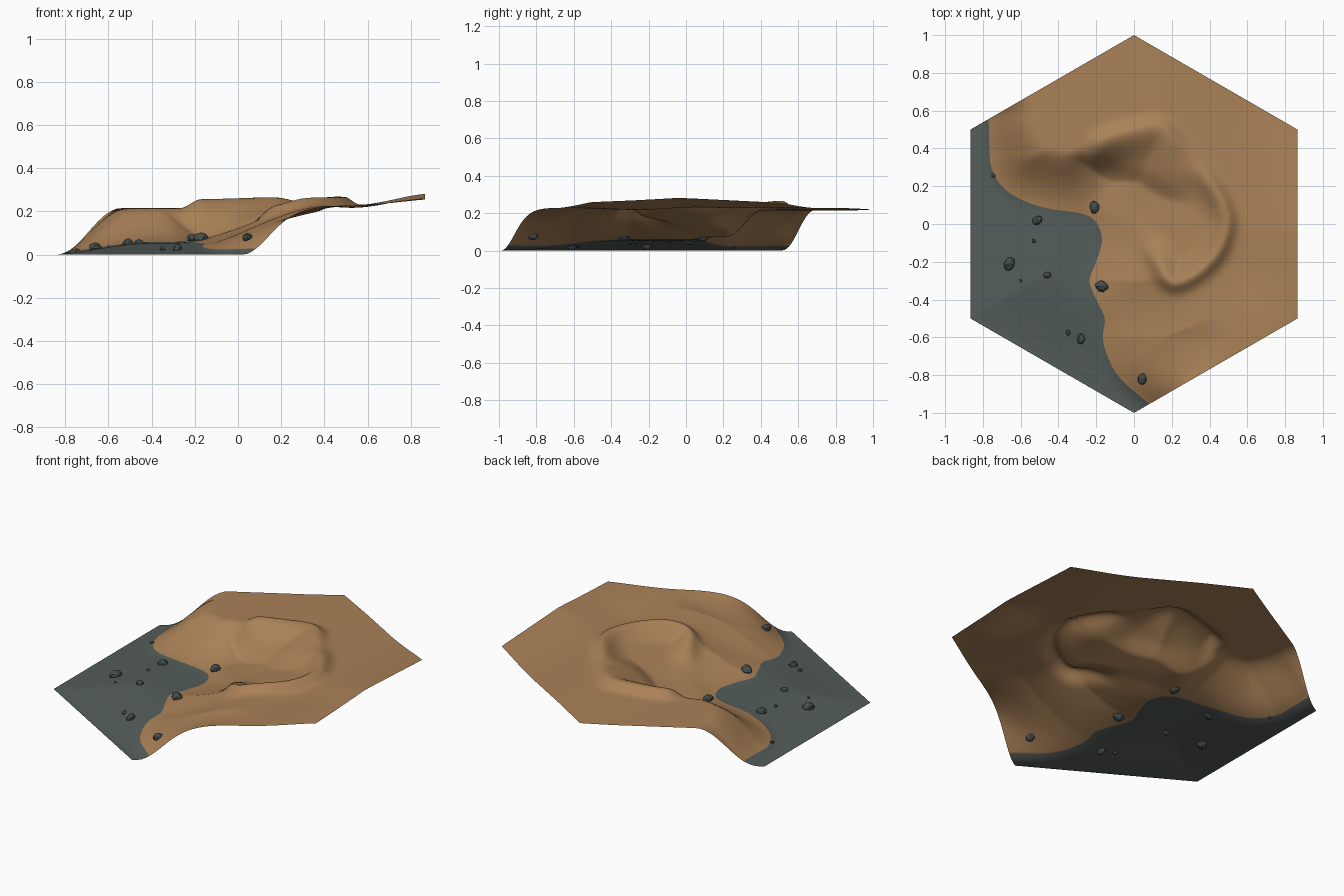
import bpy, bmesh, math, random
from mathutils import Vector, kdtree, noise

if "Cube" in bpy.data.objects:
    bpy.data.objects.remove(bpy.data.objects["Cube"], do_unlink=True)

ROOT3 = math.sqrt(3)
ROWS, BED_COLUMNS, SAND_COLUMNS = 160, 45, 100

# Shoreline from north to south, and the rim of the hollow (counter-clockwise)
SHORE = [(-.77, .56), (-.765, .4), (-.755, .3), (-.7, .2), (-.6, .13), (-.45, .08),
         (-.3, .06), (-.22, .03), (-.18, -.03), (-.17, -.1), (-.2, -.2), (-.235, -.3),
         (-.2, -.4), (-.155, -.5), (-.165, -.6), (-.14, -.7), (-.07, -.82), (.09, -.96)]
RIM = [(-.36, .36), (-.3, .08), (-.1, -.03), (.08, -.15), (.2, -.31), (.35, -.25),
       (.46, -.12), (.49, .05), (.39, .24), (.25, .39), (.14, .51), (-.02, .49), (-.18, .44)]


def material(name, colour):
    mat = bpy.data.materials.new(name)
    mat.use_nodes = True
    mat.diffuse_color = (*colour, 1)
    node = mat.node_tree.nodes["Principled BSDF"]
    node.inputs["Base Color"].default_value = (*colour, 1)
    node.inputs["Roughness"].default_value = 0.9
    return mat


def smooth(t):
    t = min(max(t, 0), 1)
    return t * t * (3 - 2 * t)


def bump(x, y, centre_x, centre_y, radius):
    """Soft round bump of height one."""
    return math.exp(-((x - centre_x) ** 2 + (y - centre_y) ** 2) / radius ** 2)


def spline(points, closed=False, steps=30):
    """Dense smooth curve through the points."""
    pts = [Vector((x, y, 0)) for x, y in points]
    if closed:
        pts = [pts[-1]] + pts + pts[:2]
    else:
        pts = [2 * pts[0] - pts[1]] + pts + [2 * pts[-1] - pts[-2]]
    out = []
    for a, b, c, d in zip(pts, pts[1:], pts[2:], pts[3:]):
        for i in range(steps):
            t = i / steps
            out.append(b + (c - a) * t / 2 + (a - 2.5 * b + 2 * c - d / 2) * t * t
                       + (1.5 * (b - c) + (d - a) / 2) * t ** 3)
    return out + ([] if closed else [pts[-2]])


def tree_of(points):
    tree = kdtree.KDTree(len(points))
    for i, p in enumerate(points):
        tree.insert(p, i)
    tree.balance()
    return tree


shore, rim = spline(SHORE), spline(RIM, closed=True)
shore_tree, rim_tree = tree_of(shore), tree_of(rim)


def hex_limit(y):
    return min(ROOT3 / 2, (1 - abs(y)) * ROOT3)


def shore_x(y):
    """Shoreline position on a row; one unit outside where it misses the hexagon."""
    if y >= shore[0].y:
        return -1
    for a, b in zip(shore, shore[1:]):
        if b.y <= y <= a.y:
            return a.x + (b.x - a.x) * (a.y - y) / max(a.y - b.y, 1e-6)
    return 1


def height(x, y):
    p = Vector((x, y, 0))
    # Bed rises gently from the two low sides of the hexagon
    side = min(x + ROOT3 / 2, (x + ROOT3 * (y + 1)) / 2)
    bed = 0.055 * smooth(side / 0.5 + 0.05) * smooth(side / 0.06)
    # Bank: steep at both ends, wide in the middle
    d = shore_tree.find(p)[2] * (1 if x >= shore_x(y) else -1)
    width = 0.26 + 0.32 * smooth((y + 0.95) / 0.38) * smooth((0.55 - y) / 0.6)
    plateau = 0.215 + 0.012 * smooth((x + 0.2) / 0.5)
    plateau += 0.058 * smooth((x - 0.5) / 0.42) * (1 - 0.9 * abs(y + 0.04))
    plateau -= 0.012 * bump(x, y, 0.6, -0.25, 0.2)
    z = bed + (plateau - bed) * smooth((d + 0.06) / (width + 0.06))
    # Hollow that drains towards the shore, with long slopes on its north side
    near, i, r = rim_tree.find(p)
    tangent = rim[(i + 1) % len(rim)] - rim[i - 1]
    r *= 1 if tangent.cross(p - near).z > 0 else -1
    floor = 0.06 + 0.15 * smooth((x + 0.25) / 0.75)
    north = smooth(y / 0.3) * smooth((0.37 - x) / 0.2)
    slope = 0.14 + (0.12 + 0.17 * smooth((x + 0.2) / 0.35)) * north
    z += (min(z, floor) - z) * smooth(r / slope)
    # Raised crest, missing at the mouth and low in the north-east
    crest = smooth((math.hypot(x + 0.15, y) - 0.18) / 0.22) * smooth((x + 0.27) / 0.1)
    crest *= 1 - 0.6 * bump(x, y, 0.3, 0.34, 0.12)
    spread = 0.06 + 0.05 * north if r > 0 else 0.045
    return z + 0.042 * crest * math.exp(-(r / spread) ** 2)


# Terrain: rows across the hexagon, each split at the shoreline
bm = bmesh.new()
grid = []
for j in range(ROWS + 1):
    y = 2 * j / ROWS - 1
    limit = hex_limit(y)
    edge = min(max(shore_x(y), -limit), limit)
    xs = [-limit + (edge + limit) * i / BED_COLUMNS for i in range(BED_COLUMNS)]
    xs += [edge + (limit - edge) * i / SAND_COLUMNS for i in range(SAND_COLUMNS + 1)]
    grid.append([bm.verts.new((x, y, height(x, y))) for x in xs])
for low, high in zip(grid, grid[1:]):
    for i in range(len(low) - 1):
        face = bm.faces.new((low[i], low[i + 1], high[i + 1], high[i]))
        face.material_index = 1 if i < BED_COLUMNS else 0
        face.smooth = True
bmesh.ops.remove_doubles(bm, verts=bm.verts, dist=1e-5)
mesh = bpy.data.meshes.new("terrain")
bm.to_mesh(mesh)
bm.free()
mesh.materials.append(material("sand", (0.40, 0.22, 0.095)))
mesh.materials.append(material("grey_bed", (0.088, 0.11, 0.103)))
bpy.context.collection.objects.link(bpy.data.objects.new("terrain", mesh))

# Rocks: faceted lumps half sunk in the ground (x, y, radius)
ROCKS = [(-.21, .09, .03), (-.51, .02, .026), (-.53, -.09, .011), (-.66, -.21, .033),
         (-.46, -.27, .019), (-.6, -.3, .008), (-.17, -.33, .032), (-.35, -.575, .014),
         (-.28, -.61, .026), (.045, -.82, .027), (-.745, .255, .011)]
rock_grey = material("rock_grey", (0.06, 0.075, 0.075))
random.seed(4)
for x, y, radius in ROCKS:
    bpy.ops.mesh.primitive_ico_sphere_add(subdivisions=2, radius=radius)
    rock = bpy.context.object
    rock.name = "rock"
    rock.location = (x, y, height(x, y) + radius * 0.15)
    rock.rotation_euler = (0, 0, random.uniform(0, math.tau))
    rock.scale = (1.1, 0.85, 0.8)
    offset = Vector((x, y, radius)) * 40
    for v in rock.data.vertices:
        v.co *= 1 + 0.3 * noise.noise(v.co / radius + offset)
    rock.data.materials.append(rock_grey)
